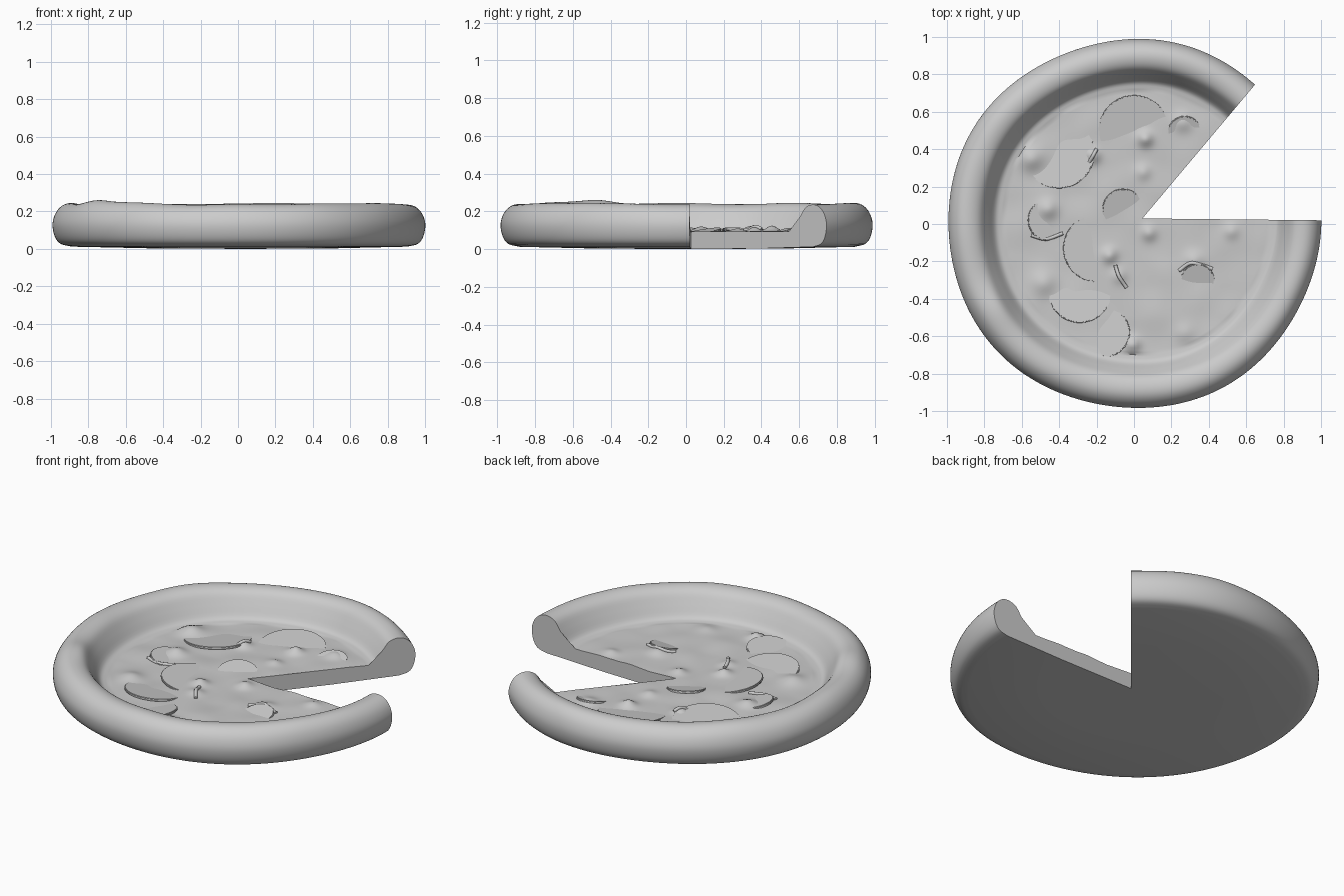
import bpy, bmesh, math
from mathutils import Vector, noise

if "Cube" in bpy.data.objects:
    bpy.data.objects.remove(bpy.data.objects["Cube"])

# One plain grey clay colour
clay = bpy.data.materials.new("grey_clay")
clay.use_nodes = True
GREY = (0.6, 0.6, 0.6, 1)
clay.diffuse_color = GREY
clay.node_tree.nodes["Principled BSDF"].inputs["Base Color"].default_value = GREY

TIP = Vector((0.045, 0.03))          # point of the missing slice
START, END = math.radians(50.2), math.radians(359.4)
COLUMNS, FLOOR_STEPS = 220, 60
FLOOR_EDGE = 0.72

# Cheese lumps: x, y, radius, height
LUMPS = [(0.06, 0.46, 0.04, 0.03), (-0.01, -0.65, 0.04, 0.03),
         (-0.13, -0.17, 0.04, 0.025), (0.05, 0.28, 0.04, 0.015),
         (0.08, -0.05, 0.04, 0.02), (0.32, -0.2, 0.05, 0.02),
         (0.27, -0.59, 0.05, 0.012), (-0.55, 0.35, 0.06, 0.03),
         (-0.22, 0.37, 0.04, 0.025), (0.26, 0.55, 0.05, 0.02),
         (0.52, -0.04, 0.04, 0.015), (-0.48, -0.32, 0.06, 0.02),
         (-0.46, 0.08, 0.05, 0.025), (-0.08, -0.28, 0.04, 0.015)]

# Crust section from floor edge over the rim to the underside (radius, height)
CRUST = [(0.72, 0.092), (0.76, 0.105), (0.80, 0.165), (0.84, 0.22), (0.89, 0.24),
         (0.94, 0.232), (0.98, 0.195), (1.0, 0.135), (0.99, 0.07),
         (0.96, 0.028), (0.90, 0.012)]


def smooth_path(points, steps):
    """Catmull-Rom curve through the points."""
    pts = [Vector(p) for p in points]
    pts = [pts[0] * 2 - pts[1]] + pts + [pts[-1] * 2 - pts[-2]]
    path = []
    for a, b, c, d in zip(pts, pts[1:], pts[2:], pts[3:]):
        for i in range(steps):
            t = i / steps
            path.append(0.5 * (2 * b + (c - a) * t + (2 * a - 5 * b + 4 * c - d) * t ** 2
                               + (3 * b - a - 3 * c + d) * t ** 3))
    return path + [pts[-2]]


def rim_point(angle):
    """Where a ray from the slice tip meets the slightly uneven outline."""
    d = Vector((math.cos(angle), math.sin(angle)))
    b = TIP.dot(d)
    reach = -b + math.sqrt(b * b - TIP.length_squared + 1)
    wobble = 0.006 * math.sin(5 * angle + 1) - 0.003
    p = TIP + d * (reach + wobble)
    return p - TIP


def floor_height(x, y):
    """Uneven cheese with soft lumps."""
    h = 0.092 + 0.008 * noise.noise(Vector((x * 6, y * 6, 0.3)))
    for lx, ly, r, tall in LUMPS:
        h += tall * math.exp(-((x - lx) ** 2 + (y - ly) ** 2) / (r * r))
    return h


def finish(name, bm, angle):
    bmesh.ops.recalc_face_normals(bm, faces=bm.faces)
    mesh = bpy.data.meshes.new(name)
    bm.to_mesh(mesh)
    bm.free()
    mesh.materials.append(clay)
    obj = bpy.data.objects.new(name, mesh)
    bpy.context.collection.objects.link(obj)
    bpy.ops.object.select_all(action='DESELECT')
    obj.select_set(True)
    bpy.context.view_layer.objects.active = obj
    bpy.ops.object.shade_smooth_by_angle(angle=math.radians(angle))
    return obj


# Dough, floor and crust: one section swept round the slice tip
section = [Vector((FLOOR_EDGE * i / FLOOR_STEPS, 0)) for i in range(FLOOR_STEPS)]
section += smooth_path(CRUST, 4) + [Vector((0.5, 0.003)), Vector((0, 0))]
bm = bmesh.new()
columns = []
for k in range(COLUMNS + 1):
    angle = START + (END - START) * k / COLUMNS
    rim = rim_point(angle)
    column = []
    for i, (t, z) in enumerate(section):
        p = TIP + rim * t
        if i < FLOOR_STEPS:
            z = floor_height(p.x, p.y)
        else:
            # lift the rim unevenly, fading out toward the underside
            fade = max(0, min(1, (z - 0.1) / 0.13))
            bump = 0.012 * noise.noise(Vector((p.x * 2.6, p.y * 2.6, 5)))
            knob = 0.02 * math.exp(-((p.x + 0.7) ** 2 + (p.y + 0.43) ** 2) / 0.015)
            z += fade * (bump + knob)
        column.append(bm.verts.new((p.x, p.y * 0.99, z)))
    columns.append(column)
for a, b in zip(columns, columns[1:]):
    for i in range(len(section) - 1):
        bm.faces.new((a[i], a[i + 1], b[i + 1], b[i]))
# Flat cut faces on both sides of the missing slice
caps = [bm.faces.new(columns[0]), bm.faces.new(columns[-1])]
bmesh.ops.triangulate(bm, faces=caps)
bmesh.ops.remove_doubles(bm, verts=bm.verts, dist=0.0001)
finish("pizza_base", bm, 50)


# Round topping slices, sunk in the cheese with one lip raised
def topping(name, x, y, radius, lip_direction, lift=0.022):
    bm = bmesh.new()
    bmesh.ops.create_cone(bm, cap_ends=True, segments=40, radius1=radius,
                          radius2=radius, depth=0.014)
    rims = [e for e in bm.edges if len(e.link_faces) == 2
            and any(len(f.verts) > 4 for f in e.link_faces)]
    bmesh.ops.bevel(bm, geom=rims, offset=0.004, segments=2, affect='EDGES')
    obj = finish(name, bm, 40)
    obj.rotation_euler = (0, -math.asin(lift / radius), math.radians(lip_direction))
    obj.location = (x, y, 0.086)


for n, spec in enumerate([(0, 0.5, 0.19, 105), (-0.40, 0.38, 0.19, 310),
                          (-0.06, 0.08, 0.11, 120), (-0.46, 0.02, 0.11, 190),
                          (-0.2, -0.13, 0.18, 195), (-0.29, -0.36, 0.17, 265),
                          (-0.15, -0.58, 0.13, 340), (0.27, 0.49, 0.09, 100),
                          (0.34, -0.30, 0.09, 85)]):
    topping(f"topping_slice_{n + 1}", *spec)


# Small cheese strands and scraps
def strand(name, points):
    curve = bpy.data.curves.new(name, 'CURVE')
    curve.dimensions = '3D'
    curve.bevel_depth = 0.01
    curve.bevel_resolution = 2
    curve.use_fill_caps = True
    spline = curve.splines.new('POLY')
    path = smooth_path(points, 5)
    spline.points.add(len(path) - 1)
    for sp, p in zip(spline.points, path):
        sp.co = (p.x, p.y, floor_height(p.x, p.y) + 0.002, 1)
    spline.use_smooth = True
    curve.materials.append(clay)
    bpy.context.collection.objects.link(bpy.data.objects.new(name, curve))


strand("strand_right", [(0.24, -0.25), (0.3, -0.21), (0.36, -0.22), (0.42, -0.24)])
strand("strand_middle", [(-0.1, -0.22), (-0.08, -0.28), (-0.04, -0.34)])
strand("strand_left", [(-0.55, -0.06), (-0.47, -0.08), (-0.38, -0.05)])
strand("strand_back", [(-0.2, 0.4), (-0.24, 0.33), (-0.3, 0.26)])
